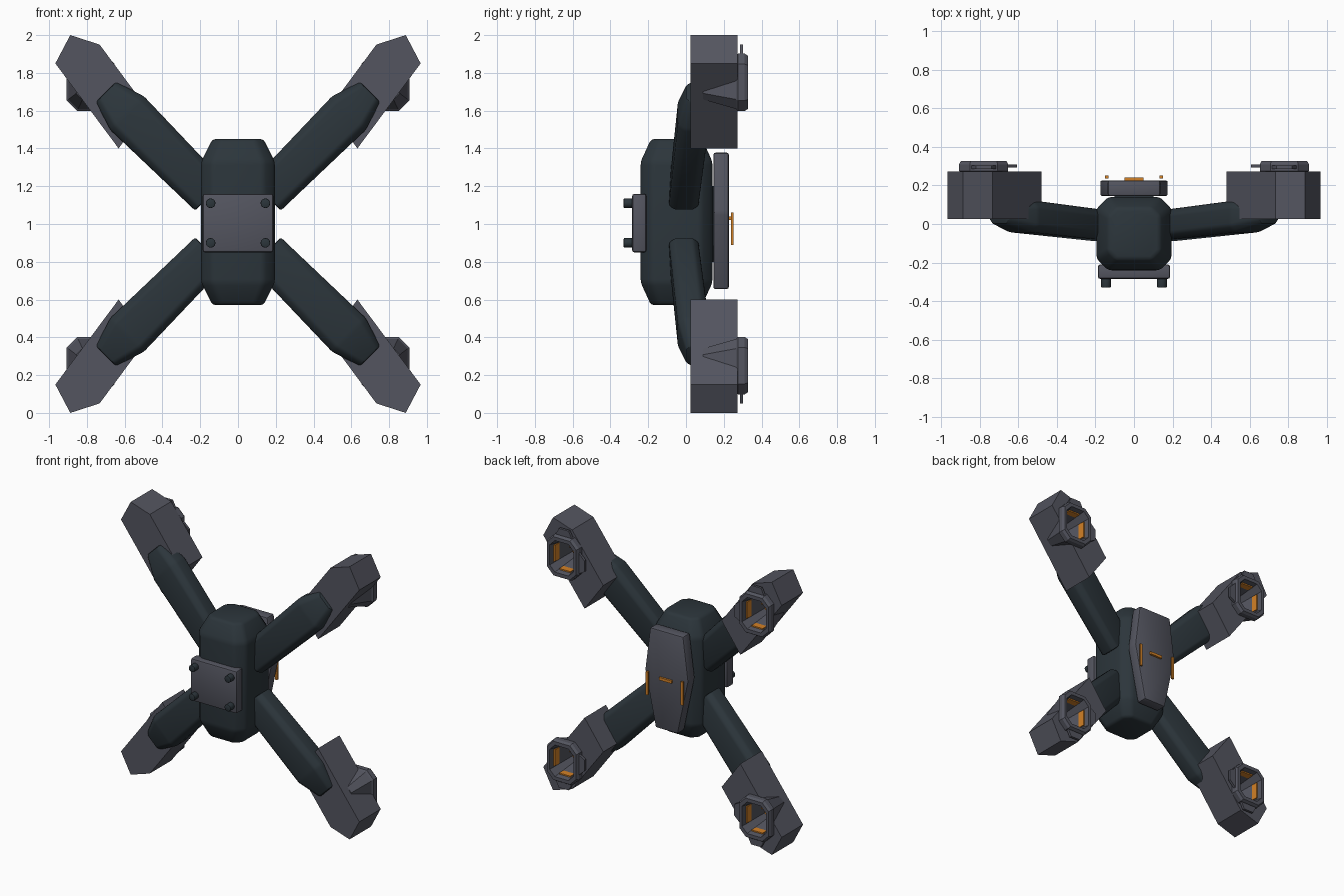
import bpy, bmesh, math
from mathutils import Vector

if "Cube" in bpy.data.objects:
    bpy.data.objects.remove(bpy.data.objects["Cube"])


def material(name, rgb):
    m = bpy.data.materials.new(name)
    m.diffuse_color = (*rgb, 1)
    m.use_nodes = True
    m.node_tree.nodes["Principled BSDF"].inputs["Base Color"].default_value = m.diffuse_color
    return m


SLATE = material("dark slate", (0.025, 0.036, 0.044))
GREY = material("steel grey", (0.088, 0.091, 0.116))
ORANGE = material("orange", (0.65, 0.22, 0.02))


def loft(name, rings, mat, bevel=0, segs=2, quad=False):
    """Skin closed rings; z is measured from mid height. quad mirrors to four corners."""
    bm = bmesh.new()
    loops = [[bm.verts.new(p) for p in r] for r in rings]
    n = len(loops[0])
    for a, b in zip(loops, loops[1:]):
        for i in range(n):
            j = (i + 1) % n
            bm.faces.new((a[i], a[j], b[j], b[i]))
    bm.faces.new(loops[0])
    bm.faces.new(loops[-1])
    bmesh.ops.recalc_face_normals(bm, faces=bm.faces[:])
    if bevel:
        bmesh.ops.bevel(bm, geom=bm.edges[:], offset=bevel, segments=segs,
                        profile=0.5, affect='EDGES', clamp_overlap=True)
    me = bpy.data.meshes.new(name)
    bm.to_mesh(me)
    bm.free()
    ob = bpy.data.objects.new(name, me)
    bpy.context.collection.objects.link(ob)
    ob.location.z = 1
    me.materials.append(mat)
    if bevel:
        bpy.ops.object.select_all(action='DESELECT')
        ob.select_set(True)
        bpy.context.view_layer.objects.active = ob
        bpy.ops.object.shade_smooth_by_angle(angle=math.radians(32))
    if quad:
        mirror(ob)
    return ob


def mirror(ob):
    m = ob.modifiers.new("four corners", 'MIRROR')
    m.use_axis = (True, False, True)
    m.use_mirror_merge = False


def octo(hx, hy, c):
    """Rectangle with cut corners."""
    return [(hx, -hy + c), (hx, hy - c), (hx - c, hy), (-hx + c, hy),
            (-hx, hy - c), (-hx, -hy + c), (-hx + c, -hy), (hx - c, -hy)]


def slab(name, outline, y0, y1, mat, **kw):
    """Extrude an x-z outline along y."""
    return loft(name, [[(x, y, z) for x, z in outline] for y in (y0, y1)], mat, **kw)


def rect(x0, x1, z0, z1):
    return [(x0, z0), (x1, z0), (x1, z1), (x0, z1)]


# Central body: cut-corner sections stacked in height
loft("body", [[(x, y - 0.05, z) for x, y in octo(hx, hy, c)] for z, hx, hy, c in
              ((-0.43, 0.135, 0.135, 0.045), (-0.31, 0.195, 0.19, 0.06),
               (0.33, 0.195, 0.19, 0.06), (0.45, 0.135, 0.135, 0.045))], SLATE, 0.018)

# Front mounting plate and its four bolts
slab("front_plate", rect(-0.187, 0.187, -0.15, 0.16), -0.285, -0.21, GREY, bevel=0.012)
for x in (-0.145, 0.145):
    for z in (-0.1, 0.11):
        circle = [(x + 0.026 * math.cos(i * math.pi / 6),
                   z + 0.026 * math.sin(i * math.pi / 6)) for i in range(12)]
        slab("bolt", circle, -0.33, -0.27, SLATE, bevel=0.005)

# Back plate with light strips
slab("back_plate", [(-0.09, -0.345), (0.09, -0.345), (0.176, 0.06), (0.135, 0.378),
                    (-0.135, 0.378), (-0.176, 0.06)], 0.145, 0.227, GREY, bevel=0.012)
slab("back_joint", rect(-0.1, 0.1, -0.2, 0.2), 0.1, 0.16, SLATE)
slab("centre_strip", rect(-0.05, 0.05, 0.02, 0.04), 0.22, 0.242, ORANGE)
for x in (-0.142, 0.142):
    slab("side_strip", rect(x - 0.009, x + 0.009, -0.11, 0.06), 0.237, 0.252, ORANGE)

# Diagonal arms: sections swept along the 45 degree axis, leaning backwards
along = Vector((1, 0, 1)).normalized()
across = Vector((-1, 0, 1)).normalized()
depth = Vector((0, 1, 0))
loft("arm", [[along * u + across * a + depth * (y + d) for a, d in octo(hw, hd, c)]
             for u, y, hw, hd, c in ((0.21, -0.012, 0.11, 0.078, 0.03),
                                     (0.83, 0.04, 0.126, 0.083, 0.035),
                                     (0.99, 0.055, 0.075, 0.055, 0.025))],
     SLATE, 0.012, quad=True)


# Thruster pods with flared nozzle housings, hollowed by a shared cutter
def nozzle_ring(y, s):
    return [(0.78 + x * s, y, 0.75 + z * s) for x, z in octo(0.127, 0.152, 0.055)]


pod = slab("pod", [(0.733, 0.95), (0.888, 1.0), (0.967, 0.85), (0.632, 0.40),
                   (0.48, 0.61)], 0.025, 0.273, GREY)
housing = loft("nozzle_housing", [nozzle_ring(0.09, 0.6), nozzle_ring(0.265, 0.93),
                                  nozzle_ring(0.275, 1.0), nozzle_ring(0.31, 1.0),
                                  nozzle_ring(0.327, 0.93)], GREY)
cutter = loft("nozzle_cutter", [nozzle_ring(0.11, 0.5), nozzle_ring(0.36, 0.8)], GREY)
cutter.hide_render = True
cutter.hide_viewport = True
for ob in (pod, housing):
    b = ob.modifiers.new("hollow", 'BOOLEAN')
    b.operation = 'DIFFERENCE'
    b.solver = 'EXACT'
    b.object = cutter
    mirror(ob)

# Thin guard fins beside each nozzle
slab("top_fin", [(0.71, 0.89), (0.74, 0.95), (0.82, 0.95), (0.85, 0.89)],
     0.285, 0.303, GREY, quad=True)
slab("side_fin", [(0.66, 0.66), (0.607, 0.69), (0.607, 0.77), (0.66, 0.82)],
     0.292, 0.31, GREY, quad=True)

# Glowing strips lining the nozzle, and the core at its bottom
for x in (0.692, 0.868):
    slab("nozzle_strip", rect(x - 0.008, x + 0.008, 0.69, 0.81), 0.24, 0.29,
         ORANGE, quad=True)
for z in (0.642, 0.858):
    slab("nozzle_bar", rect(0.735, 0.825, z - 0.008, z + 0.008), 0.24, 0.29,
         ORANGE, quad=True)
slab("nozzle_core", [(0.78 + x, 0.75 + z) for x, z in octo(0.03, 0.035, 0.012)],
     0.1, 0.16, ORANGE, quad=True)
slab("core_cross_bar", rect(0.715, 0.845, 0.743, 0.757), 0.13, 0.145, ORANGE, quad=True)
